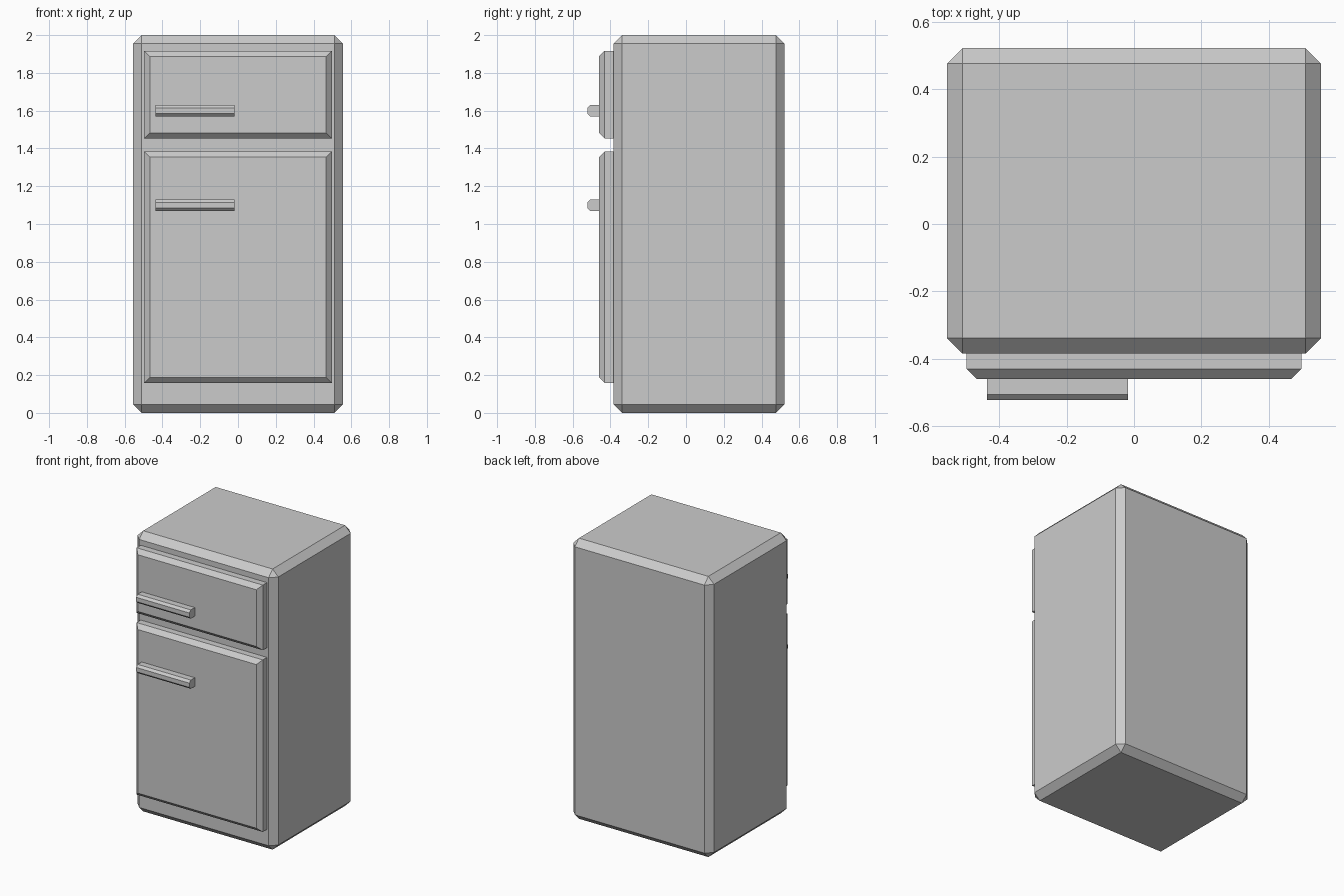
import bpy, bmesh

if "Cube" in bpy.data.objects:
    bpy.data.objects.remove(bpy.data.objects["Cube"])


def box(name, x, y, z, bevel, pick):
    """Box spanning the given ranges, with a flat chamfer on the picked edges."""
    bm = bmesh.new()
    bmesh.ops.create_cube(bm, size=1)
    for v in bm.verts:
        for i, (lo, hi) in enumerate((x, y, z)):
            v.co[i] = lo if v.co[i] < 0 else hi
    edges = [e for e in bm.edges if pick(e, y[0])]
    bmesh.ops.bevel(bm, geom=edges, offset=bevel, offset_type='OFFSET',
                    segments=1, profile=0.5, affect='EDGES')
    bmesh.ops.recalc_face_normals(bm, faces=bm.faces)
    mesh = bpy.data.meshes.new(name)
    bm.to_mesh(mesh)
    bm.free()
    obj = bpy.data.objects.new(name, mesh)
    bpy.context.collection.objects.link(obj)
    return obj


def all_edges(e, front):
    return True


def front_edges(e, front):
    return all(abs(v.co.y - front) < 1e-5 for v in e.verts)


def long_front_edges(e, front):
    return front_edges(e, front) and abs(e.verts[0].co.x - e.verts[1].co.x) > 0.1


# Cabinet, chamfered all round
box("cabinet", (-0.555, 0.555), (-0.384, 0.522), (0, 2), 0.045, all_edges)

# Doors with chamfered fronts, each with a bar handle
for part, z, grip in (("freezer", (1.453, 1.917), 1.6), ("fridge", (0.158, 1.384), 1.1)):
    box(part + "_door", (-0.497, 0.497), (-0.461, -0.384), z, 0.03, front_edges)
    box(part + "_handle", (-0.437, -0.018), (-0.522, -0.461),
        (grip - 0.031, grip + 0.031), 0.016, long_front_edges)
